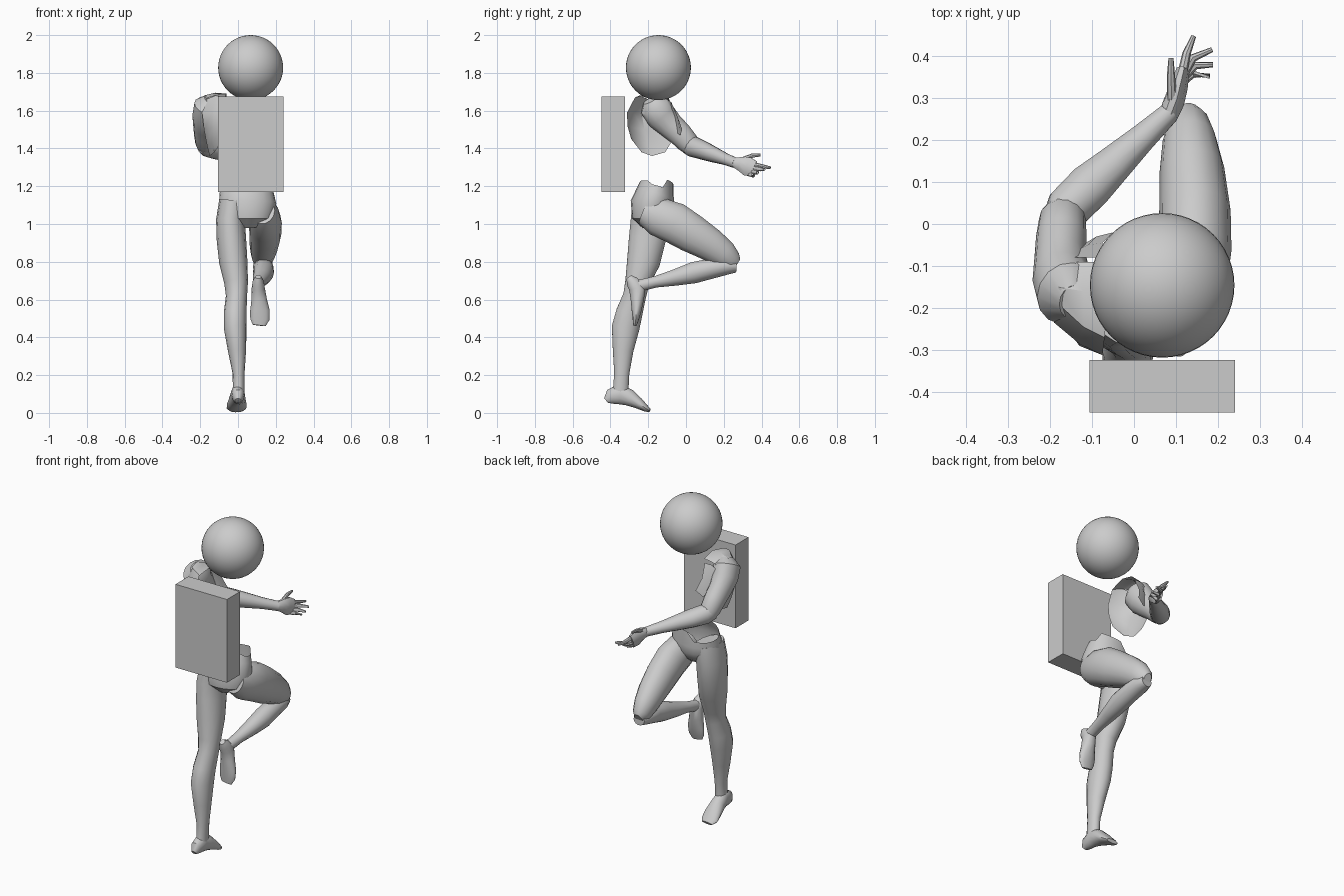
import bpy, bmesh
from mathutils import Vector
from math import sin, cos, pi


def finish(name, bm, angle=0.7):
    bmesh.ops.recalc_face_normals(bm, faces=bm.faces)
    me = bpy.data.meshes.new(name)
    bm.to_mesh(me)
    bm.free()
    ob = bpy.data.objects.new(name, me)
    bpy.context.collection.objects.link(ob)
    bpy.ops.object.select_all(action='DESELECT')
    ob.select_set(True)
    bpy.context.view_layer.objects.active = ob
    bpy.ops.object.shade_smooth_by_angle(angle=angle)
    return ob


def loft(name, rings, n=14, caps=(True, True), rim=None):
    """Rings are (x, y, z, half width along x, half depth); they face along the path."""
    bm = bmesh.new()
    pts = [Vector(r[:3]) for r in rings]
    loops = []
    for i, r in enumerate(rings):
        t = (pts[min(i + 1, len(pts) - 1)] - pts[max(i - 1, 0)]).normalized()
        side = Vector((1, 0, 0))
        side = (side - t * side.dot(t)).normalized()
        up = t.cross(side)
        loops.append([bm.verts.new(pts[i] + side * r[3] * cos(2 * pi * k / n)
                                   + up * r[4] * sin(2 * pi * k / n)) for k in range(n)])
    for a, b in zip(loops, loops[1:]):
        for k in range(n):
            bm.faces.new((a[k], a[(k + 1) % n], b[(k + 1) % n], b[k]))
    if caps[0]:
        bm.faces.new(loops[0])
    if caps[1]:
        bm.faces.new(loops[-1])
    if rim:
        for v in loops[-1]:
            v.co.z += rim(v.co)
    return finish(name, bm)


def sheet(name, rows):
    """Open curved skin patch from rows of points."""
    bm = bmesh.new()
    vs = [[bm.verts.new(p) for p in row] for row in rows]
    for a, b in zip(vs, vs[1:]):
        for k in range(len(a) - 1):
            bm.faces.new((a[k], a[k + 1], b[k + 1], b[k]))
    return finish(name, bm)


# Head ball
bm = bmesh.new()
bmesh.ops.create_uvsphere(bm, u_segments=48, v_segments=24, radius=0.172)
bmesh.ops.translate(bm, verts=bm.verts, vec=(0.067, -0.146, 1.828))
finish("head", bm)

# Box on the back
bm = bmesh.new()
bmesh.ops.create_cube(bm, size=1)
bmesh.ops.scale(bm, verts=bm.verts, vec=(0.346, 0.125, 0.505))
bmesh.ops.translate(bm, verts=bm.verts, vec=(0.067, -0.386, 1.423))
finish("back_box", bm)

# Pelvis with an open, uneven rim
loft("pelvis", [
    (0.05, -0.18, 0.99, 0.06, 0.05), (0.05, -0.19, 1.03, 0.13, 0.095),
    (0.05, -0.18, 1.10, 0.153, 0.115), (0.045, -0.165, 1.15, 0.145, 0.105),
    (0.04, -0.155, 1.185, 0.138, 0.092)], n=20, caps=(True, False),
    rim=lambda c: 0.05 if c.y > -0.11 and c.x > 0.03 else (0.015 if c.y < -0.2 else 0))

# Standing leg and foot
loft("standing_leg", [
    (-0.025, -0.185, 1.12, 0.075, 0.10), (-0.04, -0.19, 1.02, 0.076, 0.105),
    (-0.035, -0.205, 0.92, 0.078, 0.10), (-0.025, -0.225, 0.80, 0.075, 0.09),
    (-0.01, -0.258, 0.69, 0.063, 0.066), (-0.008, -0.272, 0.62, 0.056, 0.062),
    (-0.015, -0.30, 0.53, 0.060, 0.072), (-0.015, -0.32, 0.45, 0.060, 0.075),
    (-0.005, -0.333, 0.33, 0.048, 0.056), (0.003, -0.34, 0.21, 0.032, 0.041),
    (0.004, -0.345, 0.13, 0.031, 0.042), (0.0, -0.35, 0.08, 0.032, 0.045)])
loft("standing_foot", [
    (0.0, -0.423, 0.065, 0.016, 0.016), (0.0, -0.40, 0.085, 0.031, 0.042),
    (0.0, -0.35, 0.10, 0.036, 0.056), (-0.003, -0.30, 0.08, 0.042, 0.045),
    (-0.006, -0.25, 0.05, 0.051, 0.030), (-0.008, -0.215, 0.025, 0.052, 0.019),
    (-0.006, -0.192, 0.012, 0.036, 0.010)])

# Raised leg and foot
loft("raised_thigh", [
    (0.13, -0.22, 1.07, 0.065, 0.075), (0.138, -0.15, 1.04, 0.082, 0.105),
    (0.145, -0.06, 1.005, 0.087, 0.112), (0.145, 0.03, 0.95, 0.085, 0.105),
    (0.138, 0.13, 0.89, 0.077, 0.09), (0.132, 0.20, 0.84, 0.064, 0.077),
    (0.13, 0.245, 0.80, 0.048, 0.058), (0.13, 0.27, 0.785, 0.025, 0.035)])
loft("raised_shin", [
    (0.13, 0.265, 0.775, 0.035, 0.032), (0.133, 0.21, 0.775, 0.054, 0.046),
    (0.135, 0.13, 0.763, 0.054, 0.055), (0.135, 0.04, 0.742, 0.055, 0.058),
    (0.125, -0.06, 0.716, 0.046, 0.044), (0.115, -0.16, 0.694, 0.034, 0.031),
    (0.108, -0.24, 0.675, 0.029, 0.032), (0.107, -0.28, 0.67, 0.026, 0.032)])
loft("raised_foot", [
    (0.107, -0.303, 0.72, 0.016, 0.016), (0.107, -0.285, 0.695, 0.030, 0.034),
    (0.107, -0.257, 0.66, 0.035, 0.046), (0.112, -0.258, 0.60, 0.041, 0.036),
    (0.116, -0.262, 0.54, 0.052, 0.026), (0.116, -0.266, 0.495, 0.051, 0.017),
    (0.112, -0.27, 0.463, 0.034, 0.009)])

# Shoulder and arm
loft("upper_arm", [
    (-0.145, -0.185, 1.66, 0.035, 0.045), (-0.16, -0.165, 1.625, 0.073, 0.085),
    (-0.172, -0.13, 1.57, 0.070, 0.083), (-0.175, -0.08, 1.52, 0.062, 0.072),
    (-0.173, -0.03, 1.475, 0.060, 0.066), (-0.17, 0.01, 1.43, 0.056, 0.060),
    (-0.165, 0.03, 1.40, 0.045, 0.045)])
loft("forearm", [
    (-0.19, 0.0, 1.42, 0.035, 0.045), (-0.16, 0.035, 1.41, 0.054, 0.056),
    (-0.105, 0.09, 1.39, 0.056, 0.050), (-0.05, 0.14, 1.37, 0.046, 0.043),
    (0.02, 0.205, 1.345, 0.034, 0.032), (0.085, 0.265, 1.322, 0.025, 0.028)])
loft("palm", [
    (0.08, 0.255, 1.325, 0.023, 0.026), (0.095, 0.29, 1.318, 0.025, 0.040),
    (0.106, 0.325, 1.305, 0.022, 0.053), (0.115, 0.36, 1.292, 0.017, 0.044)], n=10)

# Thumb and fingers as root, knuckle, tip
digits = {
    "thumb": [(0.09, 0.295, 1.34), (0.088, 0.35, 1.362), (0.088, 0.395, 1.365)],
    "finger_1": [(0.112, 0.345, 1.318), (0.125, 0.405, 1.305), (0.142, 0.447, 1.298)],
    "finger_2": [(0.114, 0.35, 1.297), (0.14, 0.395, 1.29), (0.186, 0.415, 1.288)],
    "finger_3": [(0.113, 0.345, 1.28), (0.145, 0.377, 1.272), (0.188, 0.379, 1.272)],
    "finger_4": [(0.110, 0.335, 1.265), (0.14, 0.357, 1.257), (0.18, 0.352, 1.262)]}
for name, (a, b, c) in digits.items():
    loft(name, [(*a, 0.012, 0.013), (*b, 0.010, 0.011), (*c, 0.006, 0.007)], n=8)

# Remaining torso skin: back and side plate, shoulder yoke, chest scrap
sheet("back_plate", [
    [(-0.07, -0.27, 1.67), (-0.12, -0.245, 1.68), (-0.17, -0.20, 1.66), (-0.17, -0.14, 1.64)],
    [(-0.075, -0.312, 1.59), (-0.13, -0.285, 1.60), (-0.19, -0.235, 1.59), (-0.20, -0.14, 1.57)],
    [(-0.08, -0.31, 1.52), (-0.13, -0.29, 1.51), (-0.18, -0.22, 1.50), (-0.17, -0.09, 1.50)],
    [(-0.09, -0.29, 1.45), (-0.13, -0.27, 1.43), (-0.165, -0.20, 1.42), (-0.16, -0.08, 1.43)],
    [(-0.11, -0.25, 1.40), (-0.125, -0.235, 1.38), (-0.15, -0.18, 1.36), (-0.15, -0.11, 1.38)]])
sheet("shoulder_yoke", [
    [(-0.07, -0.27, 1.67), (-0.12, -0.245, 1.68), (-0.17, -0.20, 1.665)],
    [(-0.06, -0.17, 1.69), (-0.12, -0.16, 1.695), (-0.18, -0.15, 1.68)],
    [(-0.06, -0.09, 1.67), (-0.12, -0.09, 1.66), (-0.18, -0.09, 1.63)]])
sheet("chest_scrap", [
    [(-0.07, -0.08, 1.65), (-0.12, -0.08, 1.65), (-0.16, -0.08, 1.62)],
    [(-0.075, -0.045, 1.57), (-0.11, -0.05, 1.57), (-0.15, -0.07, 1.56)],
    [(-0.05, -0.02, 1.50), (-0.09, -0.03, 1.47), (-0.14, -0.06, 1.49)]])
